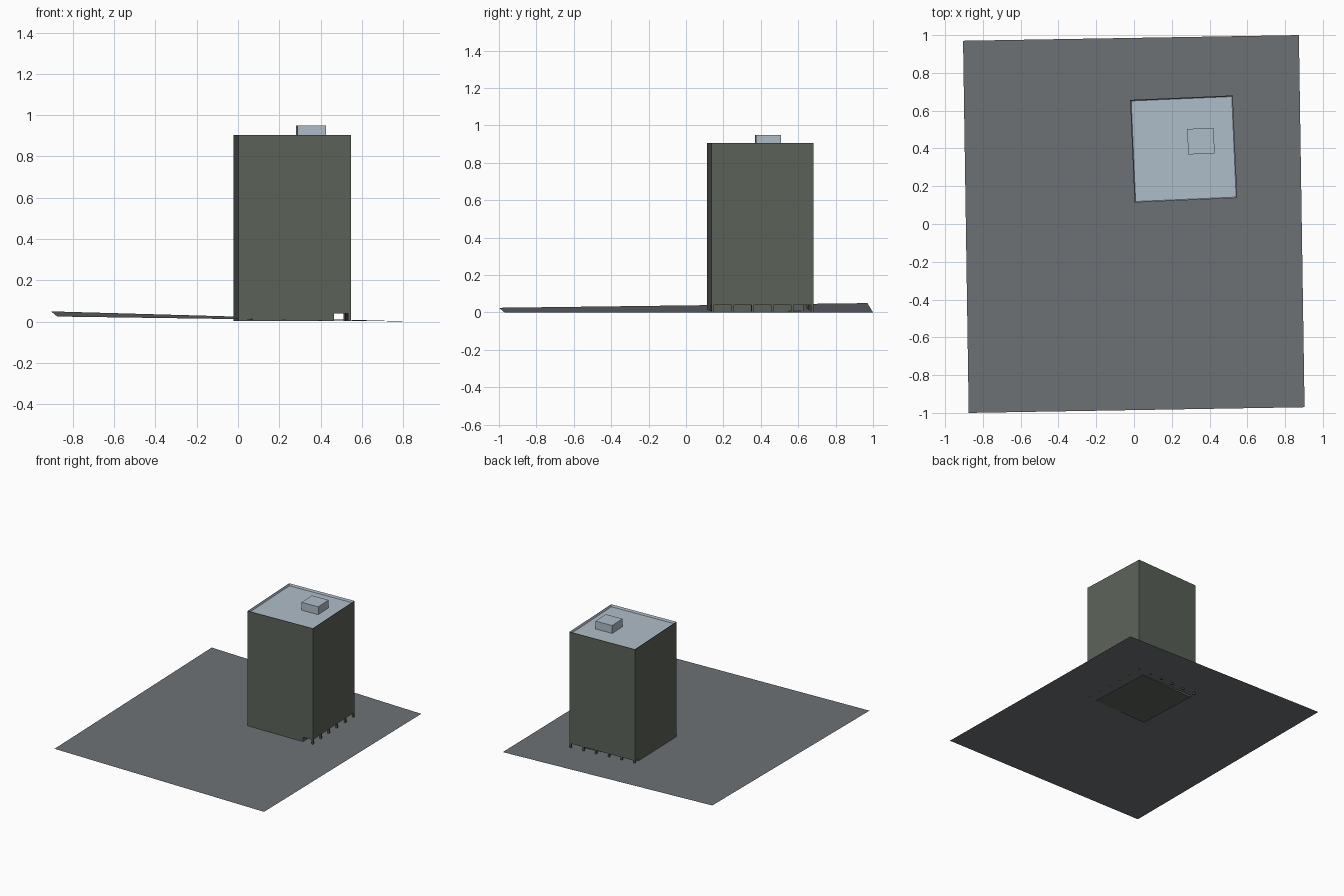
import bpy, bmesh, math
from mathutils import Matrix

if "Cube" in bpy.data.objects:
    bpy.data.objects.remove(bpy.data.objects["Cube"])

H = 0.272                      # half width of the tower
PLACE = Matrix.Translation((0.263, 0.397, 0)) @ Matrix.Rotation(math.radians(2.5), 4, 'Z')


def mat(name, col):
    m = bpy.data.materials.new(name)
    m.diffuse_color = (*col, 1)
    m.use_nodes = True
    m.node_tree.nodes["Principled BSDF"].inputs["Base Color"].default_value = m.diffuse_color
    return m


FACADE = mat("dark_olive_facade", (0.107, 0.122, 0.098))
ROOF = mat("pale_blue_roof", (0.43, 0.51, 0.58))
GROUND = mat("grey_ground", (0.155, 0.168, 0.181))


def finish(name, bm, *mats):
    me = bpy.data.meshes.new(name)
    bm.normal_update()
    bm.to_mesh(me)
    bm.free()
    for m in mats:
        me.materials.append(m)
    ob = bpy.data.objects.new(name, me)
    bpy.context.collection.objects.link(ob)
    return ob


def add_box(bm, x0, x1, y0, y1, z0, z1):
    m = (Matrix.Translation(((x0 + x1) / 2, (y0 + y1) / 2, (z0 + z1) / 2))
         @ Matrix.Diagonal((x1 - x0, y1 - y0, z1 - z0, 1)))
    bmesh.ops.create_cube(bm, size=1, matrix=m)


def box(name, dims, *mats):
    bm = bmesh.new()
    add_box(bm, *dims)
    ob = finish(name, bm, *mats)
    ob.matrix_world = PLACE
    return ob


# gently sloping ground sheet
bm = bmesh.new()
corners = [(-0.875, -1.0, 0.025), (0.903, -0.97, 0.0), (0.873, 1.0, 0.0), (-0.905, 0.97, 0.05)]
bm.faces.new([bm.verts.new(c) for c in corners])
finish("ground_sheet", bm, GROUND)

# tower body with a thin parapet around a sunken roof
bm = bmesh.new()
add_box(bm, -H, H, -H, H, 0.04, 0.905)
bm.normal_update()
top = max(bm.faces, key=lambda f: f.calc_center_median().z)
bmesh.ops.inset_region(bm, faces=[top], thickness=0.008)
for v in top.verts:
    v.co.z = 0.889
bm.normal_update()
for f in bm.faces:
    c = f.calc_center_median()
    f.material_index = 1 if c.z > 0.88 else 0
tower = finish("tower_body", bm, FACADE, ROOF)
tower.matrix_world = PLACE

# ground floor core, set back on the right and back sides
box("ground_floor_core", (-H, 0.19, -H, H - 0.05, 0.004, 0.04), FACADE)

# slim columns under the two overhanging sides
bm = bmesh.new()
W = 0.013
spots = [-H + i * (2 * H - W) / 5 for i in range(6)]
for s in spots:
    add_box(bm, H - W, H, s, s + W, 0.004, 0.04)
    if s < spots[-1]:
        add_box(bm, s, s + W, H - W, H, 0.004, 0.04)
finish("arcade_columns", bm, FACADE).matrix_world = PLACE

# plant room on the roof
box("roof_plant_room", (0.023, 0.163, -0.03, 0.105, 0.885, 0.95), ROOF)
